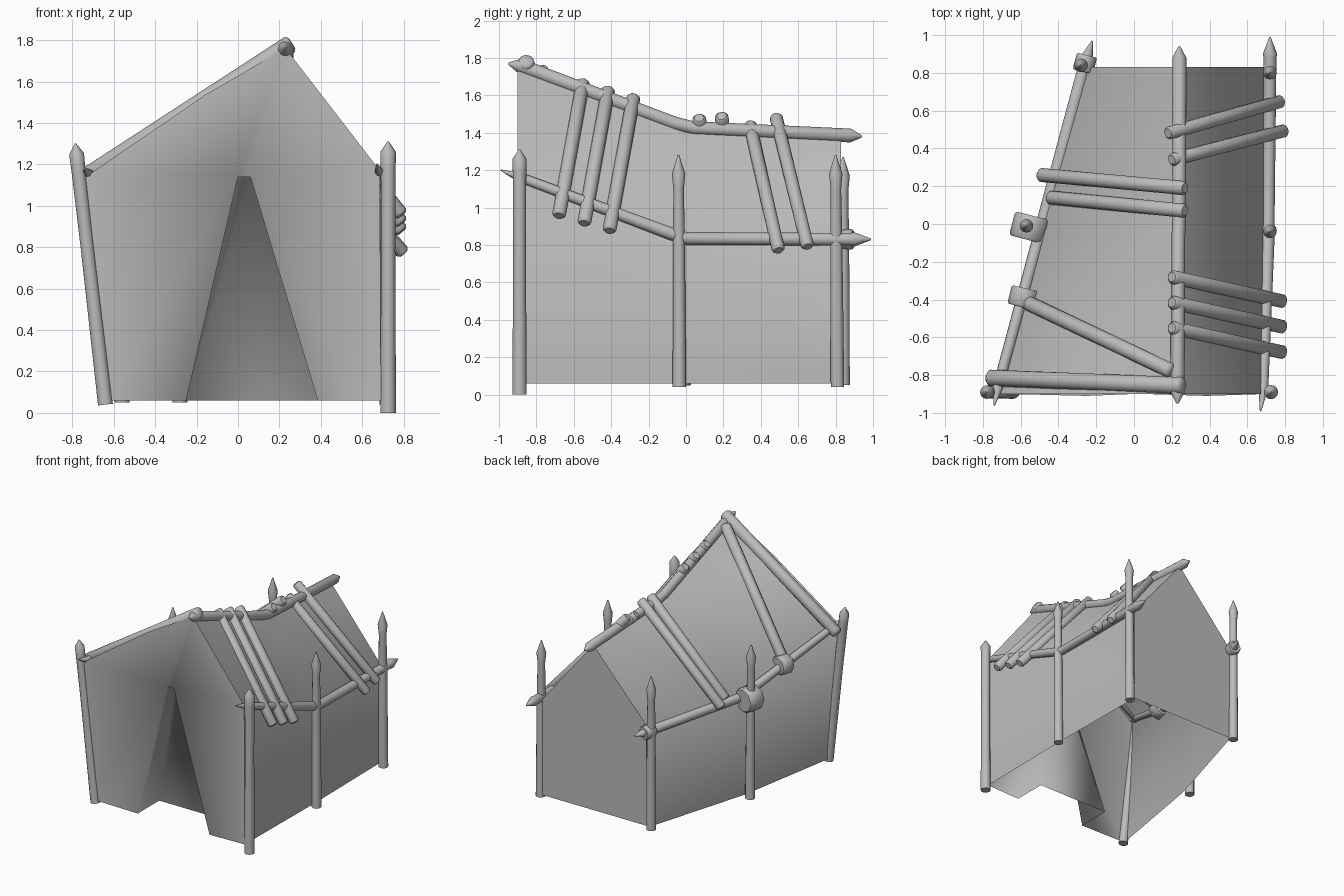
import bpy, bmesh
from math import cos, sin, pi, radians
from mathutils import Vector

if "Cube" in bpy.data.objects:
    bpy.data.objects.remove(bpy.data.objects["Cube"], do_unlink=True)

grey = bpy.data.materials.new("plain grey")
grey.use_nodes = True
grey.diffuse_color = (0.5, 0.5, 0.5, 1)
grey.node_tree.nodes["Principled BSDF"].inputs["Base Color"].default_value = (0.5, 0.5, 0.5, 1)


def finish(name, bm):
    mesh = bpy.data.meshes.new(name)
    bm.to_mesh(mesh)
    bm.free()
    mesh.materials.append(grey)
    ob = bpy.data.objects.new(name, mesh)
    bpy.context.collection.objects.link(ob)
    bpy.ops.object.select_all(action="DESELECT")
    ob.select_set(True)
    bpy.context.view_layer.objects.active = ob


def pole(name, path, sides=12):
    """Round timber through (point, radius) stations, capped at both ends."""
    bm = bmesh.new()
    pts = [Vector(p) for p, r in path]
    rings = []
    for i, (p, r) in enumerate(path):
        d = (pts[min(i + 1, len(pts) - 1)] - pts[max(i - 1, 0)]).normalized()
        u = d.cross(Vector((1, 0, 0)) if abs(d.x) < 0.7 else Vector((0, 1, 0))).normalized()
        v = d.cross(u)
        rings.append([bm.verts.new(pts[i] + r * (u * cos(2 * pi * k / sides) + v * sin(2 * pi * k / sides)))
                      for k in range(sides)])
    for a, b in zip(rings, rings[1:]):
        for k in range(sides):
            n = (k + 1) % sides
            bm.faces.new((a[k], a[n], b[n], b[k]))
    bm.faces.new(rings[0][::-1])
    bm.faces.new(rings[-1])
    bmesh.ops.recalc_face_normals(bm, faces=bm.faces)
    finish(name, bm)
    bpy.ops.object.shade_smooth_by_angle(angle=radians(48))


def post(name, foot, top, tip, r=0.036, neck=0.028):
    """Upright stake with a narrowed neck and a sharpened tip."""
    a, b = Vector(foot), Vector(top)
    d = (b - a).normalized()
    pole(name, [(a, r), (a.lerp(b, 0.6), r * 0.9), (b - d * (tip + 0.08), neck),
                (b - d * tip, r), (b, 0.004)])


def stick(name, a, b, r=0.037):
    """Roof batten with softly rounded ends."""
    a, b = Vector(a), Vector(b)
    d = (b - a).normalized() * 0.012
    pole(name, [(a, r * 0.7), (a + d, r), (b - d, r), (b, r * 0.7)])


def lashing(name, centre, r, length):
    """Chunky faceted binding wrapped around the right eave timber."""
    c, d = Vector(centre), Vector((0.25, 0.97, 0)) * length / 2
    pole(name, [(c - d, r * 0.9), (c - d * 0.8, r), (c + d * 0.8, r), (c + d, r * 0.9)], 8)


# Canvas: cross-sections from front to back, joined into walls and roof
base = 0.06
sections = [
    [(-0.66, -0.9, base), (-0.735, -0.9, 1.14), (0.23, -0.9, 1.76), (0.685, -0.9, 1.17), (0.69, -0.9, base)],
    [(-0.51, -0.02, base), (-0.51, -0.02, 0.84), (0.24, 0.0, 1.42), (0.7, -0.03, 0.84), (0.7, -0.03, base)],
    [(-0.26, 0.83, base), (-0.26, 0.83, 0.83), (0.24, 0.83, 1.38), (0.69, 0.83, 0.83), (0.69, 0.83, base)],
]
bm = bmesh.new()
S = [[bm.verts.new(p) for p in s] for s in sections]
for a, b in zip(S, S[1:]):
    for k in range(4):
        if a is not S[0] or k != 1:
            bm.faces.new((a[k], a[k + 1], b[k + 1], b[k]))
bl, el, rg, er, br = S[2]
bm.faces.new((bl, el, er, br))
bm.faces.new((el, rg, er))

# Front canvas draped over the rafter, with a tapered doorway folded inwards
bl, el, rg, er, br = S[0]
md = bm.verts.new((-0.16, -0.9, 1.535))
dl, al, ar, dr = [bm.verts.new(p) for p in
                  [(-0.25, -0.91, base), (0, -0.9, 1.14), (0.06, -0.9, 1.14), (0.385, -0.91, base)]]
il, jl, jr, ir = [bm.verts.new(p) for p in
                  [(-0.25, -0.64, base), (0, -0.8, 1.14), (0.06, -0.8, 1.14), (0.385, -0.64, base)]]
for f in [(el, md, S[1][1]), (md, rg, S[1][2], S[1][1]),
          (bl, dl, al, el), (el, al, md), (md, al, rg), (al, ar, rg), (ar, er, rg), (ar, dr, br, er),
          (dl, il, jl, al), (il, ir, jr, jl), (ir, dr, ar, jr), (al, jl, jr, ar)]:
    bm.faces.new(f)
bmesh.ops.recalc_face_normals(bm, faces=bm.faces)
# Crisp seams along the ridge and around both end panels
seams = {*S[0], *S[2], md}
for e in bm.edges:
    a, b = e.verts
    on_end = a in seams and b in seams and abs(a.co.y - b.co.y) < 0.01
    on_ridge = {a, b} <= {s[2] for s in S}
    e.smooth = not (on_end or on_ridge)
finish("canvas", bm)
bpy.ops.object.shade_smooth()

# Upright posts
post("front_left_post", (0.725, -0.89, 0), (0.725, -0.89, 1.31), 0.05, 0.038, 0.036)
post("front_right_post", (-0.64, -0.89, 0.04), (-0.785, -0.89, 1.3), 0.05, 0.036, 0.034)
post("middle_left_post", (0.72, -0.035, 0.04), (0.72, -0.04, 1.28), 0.1)
post("back_left_post", (0.72, 0.81, 0.04), (0.72, 0.8, 1.28), 0.1)
post("middle_right_post", (-0.56, -0.01, 0.05), (-0.57, -0.01, 1.28), 0.1)
post("back_right_post", (-0.28, 0.84, 0.05), (-0.28, 0.84, 1.27), 0.1)

# Ridge and eave timbers, sharpened at the ends
pole("ridge_pole", [((0.23, -0.95, 1.77), 0.006), ((0.23, -0.89, 1.76), 0.038), ((0.235, -0.06, 1.45), 0.036),
                    ((0.24, 0.04, 1.425), 0.036), ((0.24, 0.88, 1.385), 0.037), ((0.24, 0.94, 1.38), 0.006)])
pole("left_eave_pole", [((0.67, -0.99, 1.2), 0.004), ((0.685, -0.87, 1.155), 0.026), ((0.71, -0.08, 0.86), 0.034),
                        ((0.71, 0.0, 0.835), 0.034), ((0.72, 0.88, 0.83), 0.034), ((0.72, 0.9, 0.83), 0.038),
                        ((0.72, 0.99, 0.83), 0.004)])
pole("right_eave_pole", [((-0.74, -0.96, 1.18), 0.004), ((-0.72, -0.86, 1.15), 0.028), ((-0.5, -0.06, 0.86), 0.034),
                         ((-0.48, 0.02, 0.84), 0.034), ((-0.25, 0.88, 0.83), 0.034), ((-0.22, 0.97, 0.83), 0.004)])

# Battens over the left roof slope
for i in range(3):
    y, z = -0.55 + 0.135 * i, 1.675 - 0.04 * i
    stick(f"left_front_batten_{i + 1}", (0.2, y, z), (0.79, y - 0.13, z - 0.72))
stick("left_back_batten_1", (0.2, 0.34, 1.45), (0.8, 0.495, 0.77), 0.035)
stick("left_back_batten_2", (0.18, 0.48, 1.49), (0.78, 0.65, 0.79), 0.035)

# Battens and braces over the right roof slope
stick("right_batten_1", (0.27, 0.19, 1.49), (-0.5, 0.26, 0.86))
stick("right_batten_2", (0.27, 0.07, 1.48), (-0.45, 0.14, 0.87))
stick("right_gable_rafter", (0.26, -0.855, 1.785), (-0.77, -0.815, 1.115), 0.044)
stick("right_brace", (0.2, -0.78, 1.74), (-0.6, -0.4, 0.98), 0.04)

# Lashings on the right eave
lashing("middle_lashing", (-0.55, -0.02, 0.84), 0.098, 0.13)
lashing("brace_lashing", (-0.585, -0.39, 0.98), 0.076, 0.1)
lashing("back_lashing", (-0.26, 0.85, 0.83), 0.055, 0.09)
